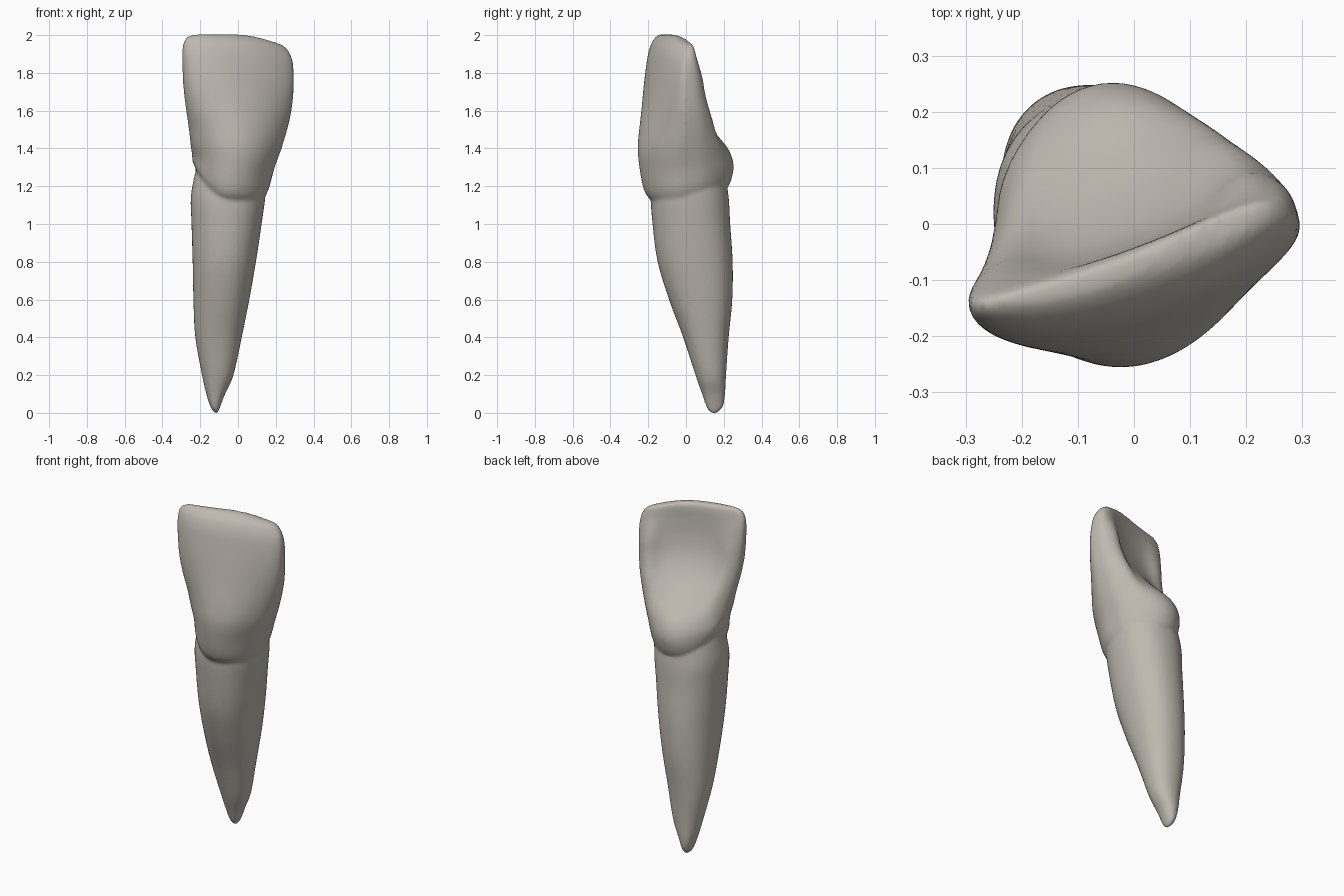
import bpy, bmesh, math
from mathutils import Vector

SIDES = 72
STEPS = 6

cube = bpy.data.objects.get("Cube")
if cube:
    bpy.data.objects.remove(cube, do_unlink=True)


def fade(lo, hi, v):
    t = min(1, max(0, (v - lo) / (hi - lo)))
    return t * t * (3 - 2 * t)


def power(v, p):
    return math.copysign(abs(v) ** p, v)


def refine(rows):
    """Smoothly interpolate between section rows."""
    out = []
    for i in range(len(rows) - 1):
        a, b, c, d = (rows[max(i - 1, 0)], rows[i], rows[i + 1],
                      rows[min(i + 2, len(rows) - 1)])
        for k in range(STEPS):
            t = k / STEPS
            out.append([0.5 * (2 * q + (r - p) * t
                               + (2 * p - 5 * q + 4 * r - s) * t * t
                               + (3 * q - p - 3 * r + s) * t ** 3)
                        for p, q, r, s in zip(a, b, c, d)])
    return out + [list(rows[-1])]


def crown_point(row, ang):
    """Section about a chord: end thickness plus front and back bulges."""
    z, lx, ly, rx, ry, end, front, back = row
    left, right = Vector((lx, ly)), Vector((rx, ry))
    s, n = power(math.cos(ang), 0.9), power(math.sin(ang), 0.62)
    along = (right - left).normalized()
    normal = Vector((-along.y, along.x))
    upper = fade(1.3, 1.6, z)
    bulge = 1 - s * s
    if n > 0:
        # Hollow back face between two raised side ridges
        ridge = (0.042 if s > 0 else 0.03) * upper * (1 - fade(1.75, 1.98, z))
        v = end * n * (1 + 0.3 * s * upper) + back * bulge ** 1.2
        v += ridge * n * math.exp(-((abs(s) - 0.78) / 0.22) ** 2)
    else:
        v = end * n * (1 - 0.15 * s * upper) - front * bulge * (1 - 0.2 * s)
    p = (left + right) / 2 + (right - left) * s / 2 + normal * v
    # Sloping biting edge and scalloped neck line
    z -= 0.04 * max(0, s) ** 2 * fade(1.6, 2, z)
    neck = 1 - fade(1.15, 1.45, z)
    z += neck * ((0.12 if s < 0 else 0.02) * abs(s) ** 3 + 0.03 * n - 0.015 * s)
    return p.x, p.y, z


def root_point(row, ang):
    z, x0, x1, y0, y1 = row
    c, s = power(math.cos(ang), 0.92), power(math.sin(ang), 0.92)
    return (x0 + x1) / 2 + (x1 - x0) / 2 * c, (y0 + y1) / 2 + (y1 - y0) / 2 * s, z


def cap(bm, ring):
    """Close a ring with strips running from front to back."""
    for i in range(SIDES // 2):
        quad = [ring[i], ring[i + 1], ring[-i - 1], ring[-i]]
        bm.faces.new(list(dict.fromkeys(quad)))


def loft(bm, rows, point):
    rings = [[bm.verts.new(point(r, 2 * math.pi * i / SIDES)) for i in range(SIDES)]
             for r in refine(rows)]
    for a, b in zip(rings, rings[1:]):
        for i in range(SIDES):
            j = (i + 1) % SIDES
            bm.faces.new((a[i], a[j], b[j], b[i]))
    cap(bm, rings[0])
    cap(bm, rings[-1])


# Root: height, x range, y range
root = [
    (0, -.125, -.105, .13, .165), (.03, -.145, -.095, .108, .195),
    (.1, -.168, -.068, .085, .207), (.2, -.19, -.024, .05, .212),
    (.4, -.226, .02, -.015, .226), (.6, -.236, .06, -.09, .245),
    (.8, -.24, .095, -.15, .247), (1, -.246, .125, -.177, .234),
    (1.15, -.249, .145, -.185, .225), (1.3, -.22, .15, -.16, .2),
]
# Crown: height, left end, right end, end thickness, front and back bulge
crown = [
    (1.12, -.17, 0, .1, .02, .08, .06, .06),
    (1.15, -.215, 0, .14, .03, .115, .078, .075),
    (1.2, -.237, -.01, .163, .035, .135, .096, .09),
    (1.3, -.24, -.02, .19, .035, .14, .11, .105),
    (1.4, -.245, -.06, .225, .03, .13, .106, .105),
    (1.5, -.256, -.09, .256, .025, .11, .095, .05),
    (1.6, -.271, -.12, .279, .02, .1, .068, -.005),
    (1.7, -.284, -.138, .29, .015, .092, .048, -.04),
    (1.8, -.291, -.145, .293, .015, .083, .037, -.053),
    (1.9, -.295, -.147, .286, .018, .066, .036, -.046),
    (1.96, -.288, -.147, .262, .022, .046, .035, -.032),
    (1.99, -.27, -.143, .227, .022, .027, .03, -.022),
    (2.003, -.24, -.135, .175, .012, .012, .025, -.018),
]

bm = bmesh.new()
loft(bm, root, root_point)
loft(bm, crown, crown_point)
bmesh.ops.recalc_face_normals(bm, faces=bm.faces)
mesh = bpy.data.meshes.new("tooth")
bm.to_mesh(mesh)
bm.free()
mesh.shade_smooth()
tooth = bpy.data.objects.new("tooth", mesh)
bpy.context.collection.objects.link(tooth)

# Enamel colour
mat = bpy.data.materials.new("warm_grey_enamel")
mat.use_nodes = True
colour = (0.52, 0.485, 0.435, 1)
mat.diffuse_color = colour
mat.node_tree.nodes["Principled BSDF"].inputs["Base Color"].default_value = colour
mesh.materials.append(mat)

# Fuse crown and root into one soft surface
fuse = tooth.modifiers.new("fuse", 'REMESH')
fuse.mode = 'VOXEL'
fuse.voxel_size = 0.01
fuse.use_smooth_shade = True
soften = tooth.modifiers.new("soften", 'SMOOTH')
soften.factor = 0.5
soften.iterations = 6
